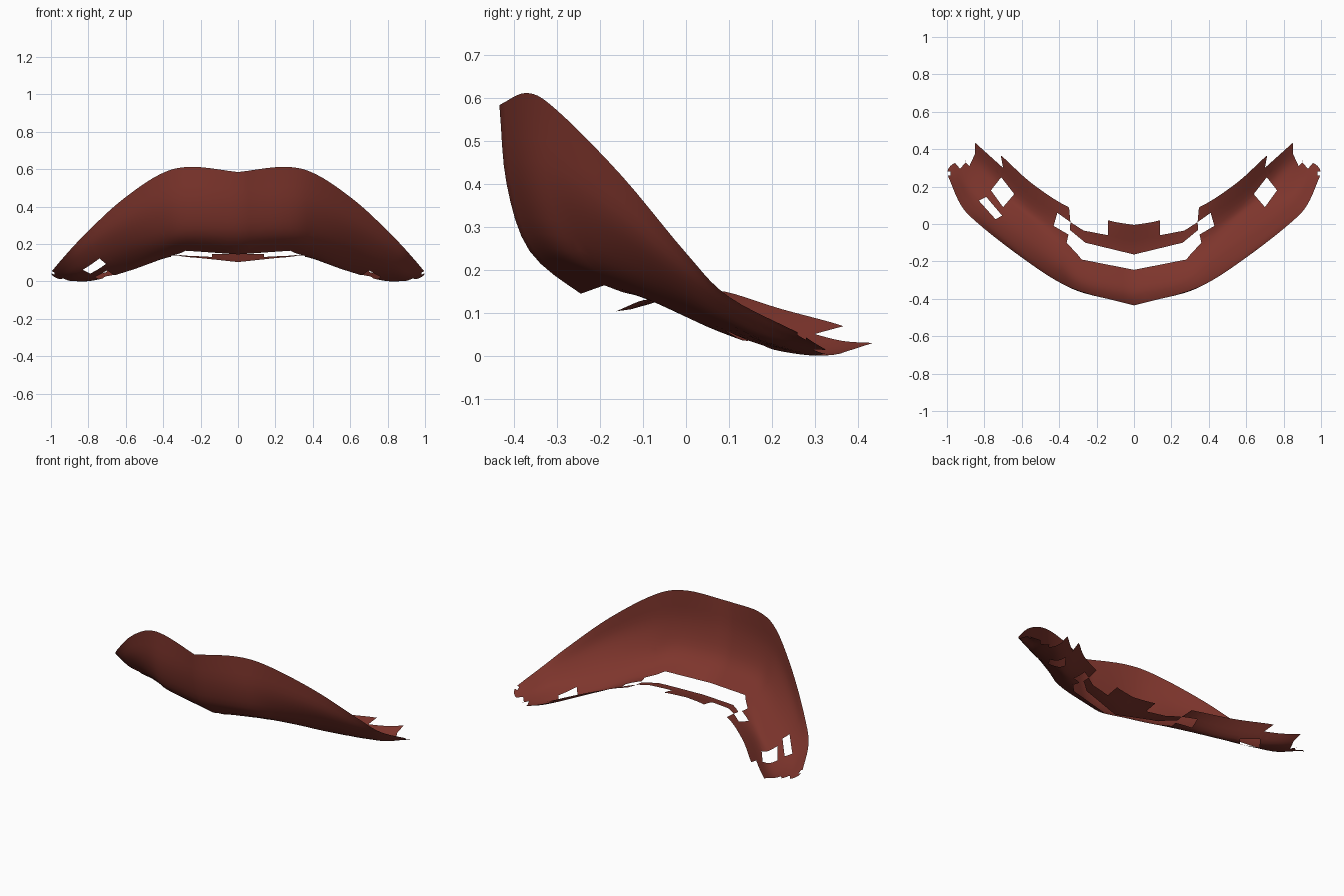
import bpy, bmesh
from mathutils import Vector

if "Cube" in bpy.data.objects:
    bpy.data.objects.remove(bpy.data.objects["Cube"])

# Right-hand half of the curved shell: guide rails from the top rim down and inwards
top_rim = [(0, -.435, .585), (.25, -.37, .613), (.42, -.30, .572), (.64, -.15, .42),
           (.83, 0, .24), (.925, .10, .138), (1, .27, .05)]
upper_front = [(0, -.418, .40), (.27, -.365, .41), (.43, -.285, .385), (.635, -.135, .29),
               (.81, .025, .165), (.905, .14, .085), (.99, .30, .03)]
lower_front = [(0, -.365, .245), (.28, -.31, .25), (.42, -.22, .23), (.61, -.07, .17),
               (.78, .08, .085), (.88, .19, .035), (.96, .325, .015)]
under_edge = [(0, -.245, .145), (.28, -.185, .162), (.40, -.11, .14), (.57, .02, .086),
              (.74, .15, .034), (.84, .26, .008), (.91, .335, .004)]
keel = [(0, -.163, .104), (.26, -.10, .130), (.37, -.03, .13), (.55, .08, .068),
        (.71, .22, .02), (.80, .31, .004), (.87, .37, .006)]
inner_rim = [(0, -.005, .146), (.14, .02, .148), (.35, .09, .15), (.55, .22, .11),
             (.71, .365, .07), (.78, .40, .045), (.85, .435, .03)]


def smooth_path(points, steps):
    """Catmull-Rom curve through the points."""
    p = [Vector(q) for q in points]
    p = [2 * p[0] - p[1]] + p + [2 * p[-1] - p[-2]]
    out = []
    for i in range(1, len(p) - 2):
        a, b, c, d = p[i - 1:i + 3]
        for k in range(steps):
            t = k / steps
            out.append(.5 * (2 * b + (c - a) * t + (2 * a - 5 * b + 4 * c - d) * t * t
                             + (3 * b - a - 3 * c + d) * t ** 3))
    return out + [p[-2]]


def inside(pt, poly):
    hit = False
    for (x1, y1), (x2, y2) in zip(poly, poly[1:] + poly[:1]):
        if (y1 > pt.y) != (y2 > pt.y) and pt.x < x1 + (pt.y - y1) * (x2 - x1) / (y2 - y1):
            hit = not hit
    return hit


def cut_hole(bm, poly):
    """Cut a clean-edged hole, given as an outline seen from above."""
    xs, ys = [p[0] for p in poly], [p[1] for p in poly]
    for (x1, y1), (x2, y2) in zip(poly, poly[1:] + poly[:1]):
        near = [f for f in bm.faces
                if min(xs) - .03 < f.calc_center_median().x < max(xs) + .03
                and min(ys) - .03 < f.calc_center_median().y < max(ys) + .03]
        geom = list({e for f in near for e in f.edges}) + near
        bmesh.ops.bisect_plane(bm, geom=geom, dist=1e-5, plane_co=(x1, y1, 0),
                               plane_no=(y2 - y1, x1 - x2, 0))
    gone = [f for f in bm.faces if inside(f.calc_center_median(), poly)]
    bmesh.ops.delete(bm, geom=gone, context='FACES')


# Loft the half shell
bm = bmesh.new()
rails = [smooth_path(r, 5) for r in
         (top_rim, upper_front, lower_front, under_edge, keel, inner_rim)]
grid = [[bm.verts.new(p) for p in smooth_path(column, 4)] for column in zip(*rails)]
for a, b in zip(grid, grid[1:]):
    for i in range(len(a) - 1):
        bm.faces.new((a[i], a[i + 1], b[i + 1], b[i]))

# Openings and ragged rims found on both sides
cut_hole(bm, [(-.02, -.249), (0, -.245), (.28, -.19), (.30, -.165), (.36, -.10), (.345, -.03),
              (.26, -.10), (0, -.163), (-.02, -.167)])                      # long front slot
cut_hole(bm, [(.345, -.06), (.43, -.01), (.41, .06), (.34, .01)])          # corner opening
cut_hole(bm, [(.14, -.06), (.27, -.035), (.34, .01), (.35, .12), (.14, .12)])  # rear step
cut_hole(bm, [(.64, .16), (.71, .25), (.765, .18), (.70, .09)])            # side opening
cut_hole(bm, [(.70, .30), (.85, .435), (.84, .50), (.712, .50), (.712, .365)])  # rim notch
cut_hole(bm, [(.85, .375), (.88, .31), (.90, .33), (.92, .45), (.851, .45)])  # torn tip
cut_hole(bm, [(.90, .33), (.93, .295), (.96, .33), (.95, .40)])
cut_hole(bm, [(.982, .26), (.982, .28), (1.02, .28), (1.02, .26)])

# Mirror to the left half and weld the centre
dup = bmesh.ops.duplicate(bm, geom=bm.verts[:] + bm.edges[:] + bm.faces[:])['geom']
for v in (g for g in dup if isinstance(g, bmesh.types.BMVert)):
    v.co.x = -v.co.x
bmesh.ops.reverse_faces(bm, faces=[g for g in dup if isinstance(g, bmesh.types.BMFace)])
bmesh.ops.remove_doubles(bm, verts=bm.verts[:], dist=.0005)

# Extra opening on the left only
cut_hole(bm, [(-.83, .125), (-.79, .145), (-.705, .045), (-.74, .025)])

# Outer side faces forwards and down
bm.normal_update()
if sum(f.normal.y * f.calc_area() for f in bm.faces) > 0:
    bmesh.ops.reverse_faces(bm, faces=bm.faces[:])
bmesh.ops.delete(bm, geom=[v for v in bm.verts if not v.link_faces], context='VERTS')
low = min(v.co.z for v in bm.verts)
for v in bm.verts:
    v.co.z -= low
for f in bm.faces:
    f.smooth = True

mesh = bpy.data.meshes.new("curved_shell")
bm.to_mesh(mesh)
bm.free()
shell = bpy.data.objects.new("curved_shell", mesh)
bpy.context.collection.objects.link(shell)
red = bpy.data.materials.new("brick red")
red.diffuse_color = (.205, .035, .025, 1)
red.use_nodes = True
red.node_tree.nodes["Principled BSDF"].inputs["Base Color"].default_value = red.diffuse_color
mesh.materials.append(red)
